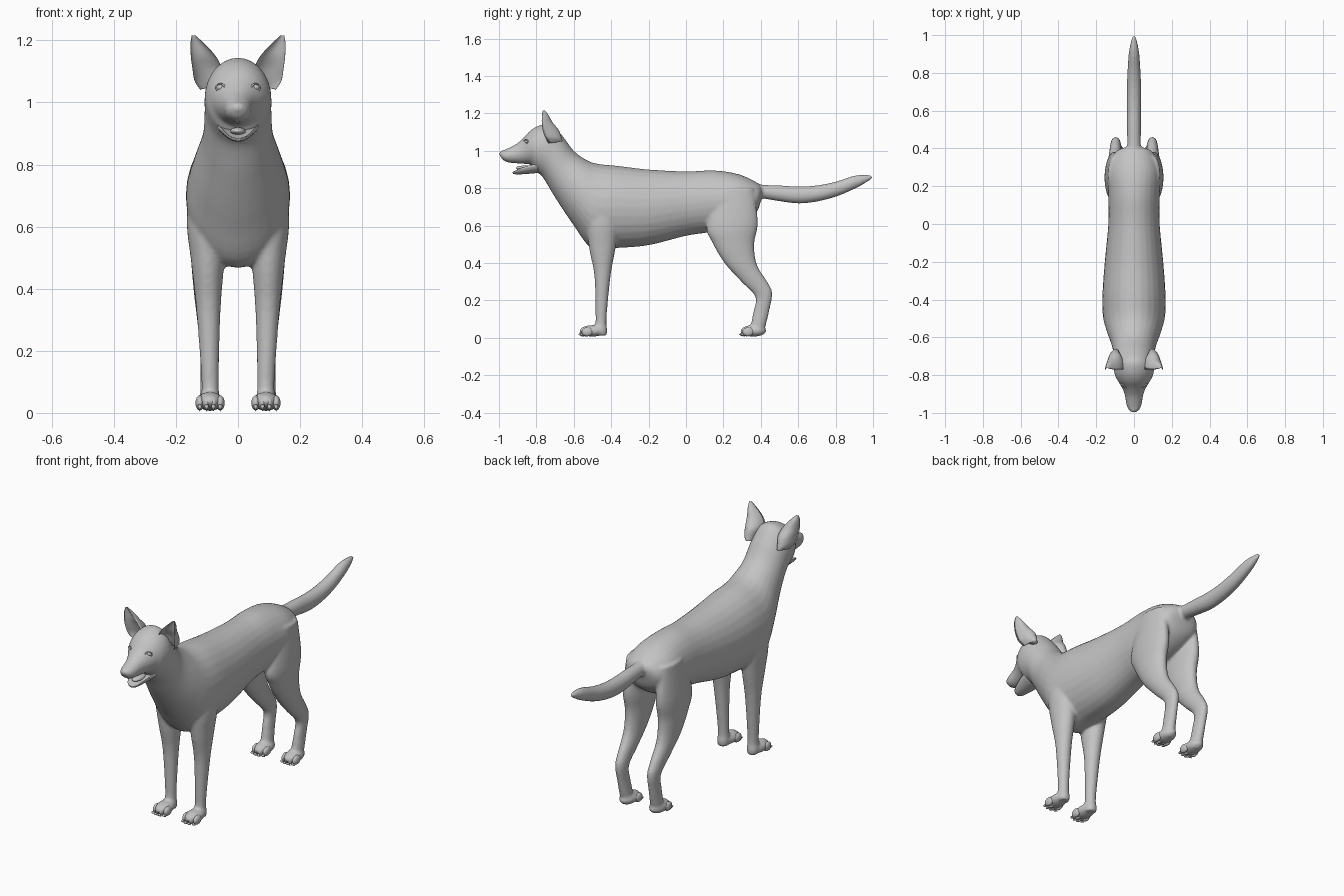
import bpy, bmesh, math
from mathutils import Vector, Matrix

if "Cube" in bpy.data.objects:
    bpy.data.objects.remove(bpy.data.objects["Cube"], do_unlink=True)

GREY = (0.55, 0.55, 0.55, 1)
mat = bpy.data.materials.new("plain grey")
mat.use_nodes = True
mat.diffuse_color = GREY
mat.node_tree.nodes["Principled BSDF"].inputs["Base Color"].default_value = GREY

SIDES = 28
STEPS = 5


def spline(rows):
    """Smoothly interpolate the section rows."""
    rows = [Vector(r) for r in rows]
    out = []
    for i in range(len(rows) - 1):
        a, b, c = rows[max(i - 1, 0)], rows[i], rows[i + 1]
        d = rows[min(i + 2, len(rows) - 1)]
        for k in range(STEPS):
            t = k / STEPS
            out.append(b + (c - a) * t / 2 + (a * 2 - b * 5 + c * 4 - d) * t * t / 2
                       + (b * 3 - a - c * 3 + d) * t ** 3 / 2)
    return out + [rows[-1]]


def loft(bm, rows, side=1, dent=1):
    """Skin rings given as y, z of two opposite points, half width and x centre."""
    rings = []
    for y1, z1, y2, z2, w, x in spline(rows):
        mid = Vector((x * side, (y1 + y2) / 2, (z1 + z2) / 2))
        half = Vector((0, y1 - y2, z1 - z2)) / 2
        ring = []
        for i in range(SIDES):
            a = math.tau * i / SIDES
            c = math.cos(a)
            c = c * dent if c > 0 else c
            ring.append(bm.verts.new(mid + half * c + Vector((w * math.sin(a), 0, 0))))
        rings.append(ring)
    for r, s in zip(rings, rings[1:]):
        for i in range(SIDES):
            j = (i + 1) % SIDES
            bm.faces.new((r[i], r[j], s[j], s[i]))
    bm.faces.new(rings[0])
    bm.faces.new(rings[-1])


def ball(bm, centre, radii, turn=0):
    m = Matrix.Translation(centre) @ Matrix.Rotation(turn, 4, "Z") @ Matrix.Diagonal((*radii, 1))
    bmesh.ops.create_uvsphere(bm, u_segments=20, v_segments=12, radius=1, matrix=m)


def finish(bm, name):
    bmesh.ops.recalc_face_normals(bm, faces=bm.faces)
    mesh = bpy.data.meshes.new(name)
    bm.to_mesh(mesh)
    bm.free()
    mesh.materials.append(mat)
    mesh.shade_smooth()
    ob = bpy.data.objects.new(name, mesh)
    bpy.context.collection.objects.link(ob)
    return ob


# Torso, neck and upper head: upper point, lower point, half width
trunk = [
    (.41, .80, .40, .73, .05, 0), (.38, .83, .37, .66, .105, 0),
    (.28, .875, .28, .6, .14, 0), (.15, .895, .13, .565, .136, 0),
    (0, .89, 0, .545, .136, 0), (-.2, .9, -.2, .495, .155, 0),
    (-.37, .92, -.37, .48, .167, 0), (-.47, .93, -.5, .475, .165, 0),
    (-.53, .95, -.6, .6, .145, 0), (-.6, 1, -.7, .75, .115, 0),
    (-.66, 1.08, -.76, .85, .108, 0), (-.72, 1.14, -.79, .88, .108, 0),
    (-.78, 1.137, -.815, .9, .102, 0), (-.83, 1.11, -.83, .925, .086, 0),
    (-.87, 1.068, -.87, .93, .062, 0), (-.91, 1.035, -.9, .932, .049, 0),
    (-.96, 1.01, -.955, .938, .04, 0), (-.993, .997, -.985, .955, .026, 0)]
tail = [
    (.32, .84, .32, .74, .04, 0), (.4, .82, .4, .745, .036, 0),
    (.5, .815, .5, .73, .037, 0), (.6, .81, .6, .718, .038, 0),
    (.7, .815, .7, .728, .038, 0), (.8, .835, .81, .757, .035, 0),
    (.9, .867, .92, .805, .027, 0), (.97, .872, .98, .84, .014, 0),
    (.998, .866, 1, .855, .005, 0)]

# Legs: front point, back point, half width, distance from the middle
front_leg = [
    (-.49, .8, -.38, .8, .035, .105), (-.53, .63, -.36, .63, .06, .105),
    (-.518, .48, -.375, .49, .053, .098), (-.49, .33, -.403, .33, .039, .095),
    (-.483, .1, -.425, .1, .028, .09), (-.49, .05, -.42, .04, .032, .09),
    (-.48, .015, -.425, .012, .028, .09)]
hind_leg = [
    (.17, .8, .36, .8, .035, .1), (.11, .6, .385, .62, .055, .1),
    (.14, .51, .365, .5, .052, .1), (.205, .4, .38, .39, .043, .1),
    (.295, .3, .435, .3, .034, .098), (.37, .22, .462, .24, .028, .097),
    (.36, .14, .447, .15, .026, .095), (.345, .06, .425, .06, .03, .092),
    (.345, .015, .41, .012, .028, .09)]

bm = bmesh.new()
loft(bm, trunk)
loft(bm, tail)
ball(bm, (0, -.982, .984), (.024, .018, .018))
for side in (1, -1):
    for leg in (front_leg, hind_leg):
        loft(bm, leg, side)
    for toe_y in (-.56, .3):
        ball(bm, (.09 * side, toe_y + .06, .037), (.043, .07, .031))
body = finish(bm, "body")
skin = body.modifiers.new("skin", "REMESH")
skin.mode = "VOXEL"
skin.voxel_size = 0.007
skin.use_smooth_shade = True
relax = body.modifiers.new("relax", "SMOOTH")
relax.factor = 0.5
relax.iterations = 10

# Lower jaw with a hollow top, and the tongue
jaw = [
    (-.79, .98, -.79, .882, .068, 0), (-.84, .965, -.84, .877, .057, 0),
    (-.89, .935, -.89, .874, .042, 0), (-.917, .91, -.917, .875, .028, 0),
    (-.928, .895, -.926, .878, .012, 0)]
bm = bmesh.new()
loft(bm, jaw, dent=-0.3)
finish(bm, "lower_jaw")
bm = bmesh.new()
ball(bm, (0, -.86, .908), (.025, .05, .013))
finish(bm, "tongue")

# Cupped ears: rim lies midway between the two points
ear = [
    (-.81, 1.03, -.66, 1.05, .026, .095), (-.84, 1.07, -.665, 1.07, .04, .1),
    (-.852, 1.11, -.68, 1.11, .047, .1), (-.83, 1.15, -.712, 1.15, .04, .112),
    (-.805, 1.19, -.735, 1.19, .022, .131), (-.775, 1.216, -.755, 1.216, .006, .143)]

for side, word in ((1, "left"), (-1, "right")):
    bm = bmesh.new()
    loft(bm, ear, side, dent=-0.5)
    finish(bm, word + "_ear")

    # Eyeball with a raised almond lid
    bm = bmesh.new()
    ball(bm, (.056 * side, -.848, 1.048), (.015, .012, .011), .5 * side)
    finish(bm, word + "_eye")
    bpy.ops.mesh.primitive_torus_add(
        major_radius=.016, minor_radius=.0035, major_segments=24, minor_segments=8,
        location=(.057 * side, -.856, 1.048), rotation=(math.pi / 2, 0, .6 * side))
    lid = bpy.context.object
    lid.name = word + "_eyelid"
    lid.scale = (1, .75, 1)
    lid.data.materials.append(mat)
    lid.data.shade_smooth()

    # Toes and claws
    for toe_y, end in ((-.56, "front"), (.3, "hind")):
        bm = bmesh.new()
        for k in (-1.5, -.5, .5, 1.5):
            x = .09 * side + k * .022
            y = toe_y + .02 + abs(k) * .008
            ball(bm, (x, y, .032), (.014, .03, .024))
            m = Matrix.Translation((x, y - .026, .014)) @ Matrix.Rotation(.9, 4, "X")
            bmesh.ops.create_cone(bm, segments=8, radius1=.001, radius2=.007,
                                  depth=.026, cap_ends=True, matrix=m)
        finish(bm, word + "_" + end + "_toes")
